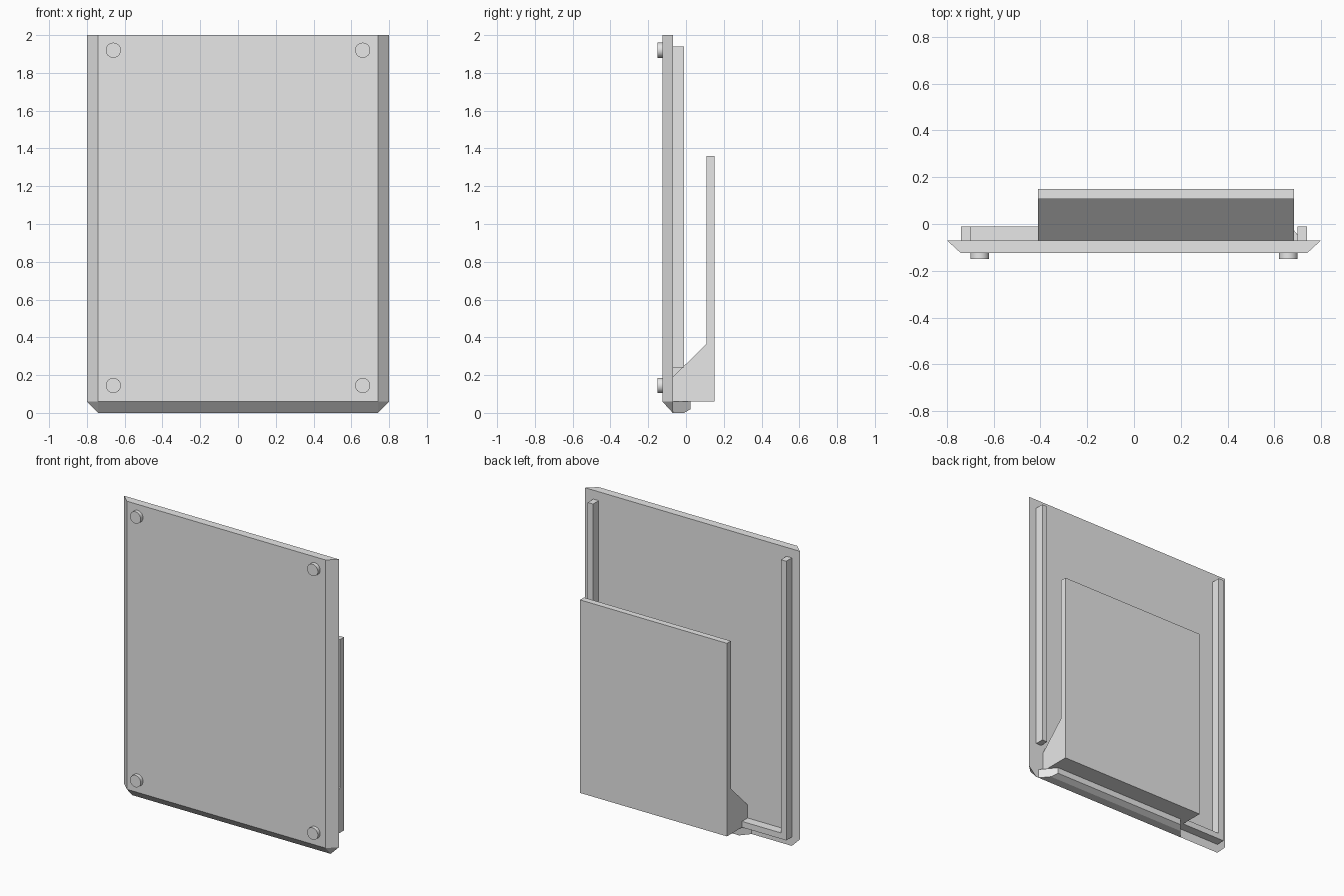
import bpy, bmesh, math
from mathutils import Matrix

cube = bpy.data.objects.get("Cube")
if cube:
    bpy.data.objects.remove(cube, do_unlink=True)

grey = bpy.data.materials.new("plain_grey")
grey.use_nodes = True
grey.diffuse_color = (0.8, 0.8, 0.8, 1)
grey.node_tree.nodes["Principled BSDF"].inputs["Base Color"].default_value = (0.8, 0.8, 0.8, 1)


def add_object(name, bm):
    bmesh.ops.recalc_face_normals(bm, faces=bm.faces)
    mesh = bpy.data.meshes.new(name)
    bm.to_mesh(mesh)
    bm.free()
    mesh.materials.append(grey)
    obj = bpy.data.objects.new(name, mesh)
    bpy.context.collection.objects.link(obj)
    return obj


def loft(name, ring_a, ring_b):
    """Closed solid between two matching outlines."""
    bm = bmesh.new()
    a = [bm.verts.new(p) for p in ring_a]
    b = [bm.verts.new(p) for p in ring_b]
    bm.faces.new(a)
    bm.faces.new(b[::-1])
    for i in range(len(a)):
        j = (i + 1) % len(a)
        bm.faces.new((a[i], b[i], b[j], a[j]))
    bmesh.ops.remove_doubles(bm, verts=bm.verts, dist=0.0001)
    return add_object(name, bm)


def box(name, x0, x1, y0, y1, z0, z1):
    ring = [(x0, z0), (x1, z0), (x1, z1), (x0, z1)]
    return loft(name, [(x, y0, z) for x, z in ring], [(x, y1, z) for x, z in ring])


FRONT, BACK, RAIL = -0.125, -0.07, -0.01

# Main plate: sides and lower edge slope in towards the front
back_ring = [(-0.8, 2), (-0.8, 0.06), (-0.74, 0), (0.74, 0), (0.8, 0.06), (0.8, 2)]
front_ring = [(-0.74, 2), (-0.74, 0.06), (-0.74, 0.06), (0.74, 0.06), (0.74, 0.06), (0.74, 2)]
bm = bmesh.new()
back = [bm.verts.new((x, BACK, z)) for x, z in back_ring]
front = [bm.verts.new((x, FRONT, z)) for x, z in front_ring]
bm.faces.new(back)
for i in range(6):
    j = (i + 1) % 6
    if front_ring[i] == front_ring[j]:
        bm.faces.new((back[i], back[j], front[i]))
    else:
        bm.faces.new((back[i], back[j], front[j], front[i]))
bm.faces.new((front[0], front[1], front[3], front[5]))
bmesh.ops.remove_doubles(bm, verts=bm.verts, dist=0.0001)
add_object("main_plate", bm)

# Rails on the back
box("right_rail", -0.74, -0.70, BACK, RAIL, 0.06, 1.94)
box("left_rail", 0.70, 0.74, BACK, RAIL, 0.24, 1.94)
box("bottom_rail", -0.70, -0.41, BACK, RAIL, 0.06, 0.10)

# Rear holder: thick sloped foot rising into a thin panel
profile = [(BACK, 0.06), (0.15, 0.06), (0.15, 1.36), (0.108, 1.36), (0.108, 0.365), (BACK, 0.19)]
loft("rear_holder", [(-0.41, y, z) for y, z in profile], [(0.685, y, z) for y, z in profile])

# Lip under the holder, with slanted ends
lip = [(BACK, 0), (RAIL, 0), (0.025, 0.02), (0.025, 0.06), (BACK, 0.06)]
slant = 0.84
loft("lower_lip",
     [(-0.44 + (y - BACK) * slant, y, z) for y, z in lip],
     [(0.72 - (y - BACK) * slant, y, z) for y, z in lip])

# Round feet on the front
for side, x in (("right", -0.66), ("left", 0.66)):
    for level, z in (("lower", 0.145), ("upper", 1.92)):
        bm = bmesh.new()
        place = Matrix.Translation((x, -0.1375, z)) @ Matrix.Rotation(math.pi / 2, 4, "X")
        bmesh.ops.create_cone(bm, cap_ends=True, segments=32, radius1=0.04,
                              radius2=0.04, depth=0.025, matrix=place)
        foot = add_object(f"{level}_{side}_foot", bm)
        bpy.ops.object.select_all(action="DESELECT")
        foot.select_set(True)
        bpy.context.view_layer.objects.active = foot
        bpy.ops.object.shade_smooth_by_angle(angle=math.radians(30))
